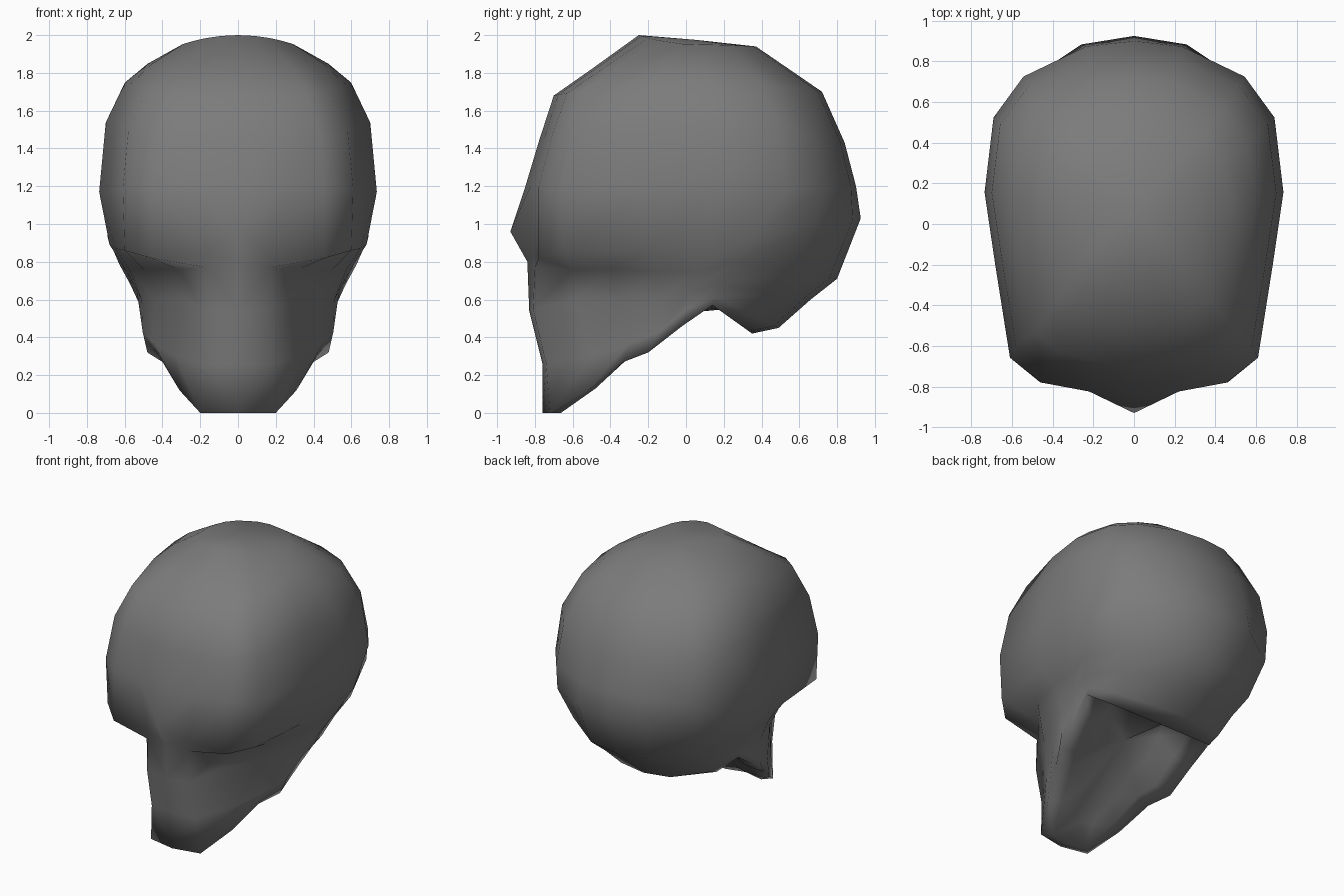
import bpy, bmesh, math
from mathutils import Vector

cube = bpy.data.objects.get("Cube")
if cube:
    bpy.data.objects.remove(cube, do_unlink=True)


def make_material(name, colour):
    mat = bpy.data.materials.new(name)
    mat.use_nodes = True
    mat.diffuse_color = colour
    mat.node_tree.nodes["Principled BSDF"].inputs["Base Color"].default_value = colour
    return mat


def face_ring(front, back):
    """Half ring: given face and cheek points, then an elliptical sweep to the back."""
    ring = [Vector(p) for p in front]
    ear, rear = ring[-1], Vector(back)
    for angle in (35, 68, 90):
        s, c = math.sin(math.radians(angle)), math.cos(math.radians(angle))
        ring.append(Vector((ear.x * c,
                            ear.y + (rear.y - ear.y) * s,
                            ear.z + (rear.z - ear.z) * s)))
    ring[-1].x = 0
    return ring


# Outline of the braincase seen from above, from forehead to back
OUTLINE = [(0, -1), (.3, -.97), (.62, -.92), (.83, -.78), (.93, -.25),
           (1, .15), (.94, .57), (.74, .8), (.32, .97), (0, 1)]


def dome_ring(width, front, side_z, back, roundness=0):
    """Half ring of the braincase; front and back are (y, z) on the centre line."""
    middle, half = (front[0] + back[0]) / 2, (back[0] - front[0]) / 2
    ring = []
    for a, b in OUTLINE:
        shrink = 1 + roundness * (1 / math.hypot(a, b) - 1)
        a, b = a * shrink, b * shrink
        end_z = front[1] if b < 0 else back[1]
        ring.append(Vector((width * a, middle + half * b,
                            side_z + (end_z - side_z) * b * b)))
    return ring


# Lower rim: jaw tip, rising to the ear notch, then across the skull base
rim = face_ring([(0, -.76, 0), (.2, -.72, 0), (.31, -.52, .12), (.4, -.33, .27),
                 (.48, -.2, .32), (.505, -.02, .46), (.525, .14, .57)], (0, .35, .42))
# Lip curling inward from the rim, then the hollow palate
lip = [Vector((p.x * .72, p.y * .92, p.z * 1.08)) for p in rim]
palate = [Vector((p.x * .6, p.y * .8, p.z + .1)) for p in lip]
# Upper jaw and cheek
jaw = face_ring([(0, -.76, .26), (.18, -.74, .26), (.33, -.51, .3), (.45, -.3, .37),
                 (.505, -.14, .43), (.51, .01, .55), (.53, .16, .61)], (0, .49, .45))
# Eye hollow
hollow = face_ring([(0, -.83, .54), (.17, -.81, .55), (.29, -.58, .6), (.44, -.34, .6),
                    (.51, -.14, .6), (.535, .02, .64), (.57, .18, .68)], (0, .66, .6))
# Underside of the brow
under_brow = face_ring([(0, -.84, .8), (.17, -.8, .77), (.32, -.6, .76), (.5, -.4, .76),
                        (.57, -.15, .75), (.59, .05, .75), (.63, .25, .79)], (0, .8, .71))
# Overhanging brow ridge
brow = face_ring([(0, -.93, .96), (.17, -.8, .84), (.46, -.78, .82), (.6, -.65, .86),
                  (.65, -.2, .87), (.68, .08, .89), (.69, .35, .93)], (0, .925, 1.03))
rings = [palate, lip, rim, jaw, hollow, under_brow, brow,
         dome_ring(.735, (-.85, 1.2), 1.17, (.9, 1.2)),
         dome_ring(.7, (-.775, 1.45), 1.54, (.84, 1.43)),
         dome_ring(.6, (-.7, 1.68), 1.75, (.72, 1.7), .2),
         dome_ring(.48, (-.5, 1.82), 1.85, (.56, 1.81), .5),
         dome_ring(.3, (-.25, 2), 1.95, (.37, 1.94), 1)]

# Skin the half rings, then close the crown and the roof of the palate
bm = bmesh.new()
rows = [[bm.verts.new(p) for p in ring] for ring in rings]
for low, high in zip(rows, rows[1:]):
    for i in range(len(low) - 1):
        bm.faces.new((low[i], low[i + 1], high[i + 1], high[i]))
crown = bm.verts.new((0, .05, 1.975))
roof = bm.verts.new((0, -.1, .52))
for a, b in zip(rows[-1], rows[-1][1:]):
    bm.faces.new((a, b, crown))
for a, b in zip(rows[0], rows[0][1:]):
    bm.faces.new((b, a, roof))
for face in bm.faces:
    face.smooth = True

mesh = bpy.data.meshes.new("skull")
bm.to_mesh(mesh)
bm.free()
mesh.materials.append(make_material("grey bone", (.2, .2, .2, 1)))
skull = bpy.data.objects.new("skull", mesh)
bpy.context.collection.objects.link(skull)

# Mirror to the other side
mirror = skull.modifiers.new("mirror", "MIRROR")
mirror.use_clip = True
mirror.merge_threshold = .001
